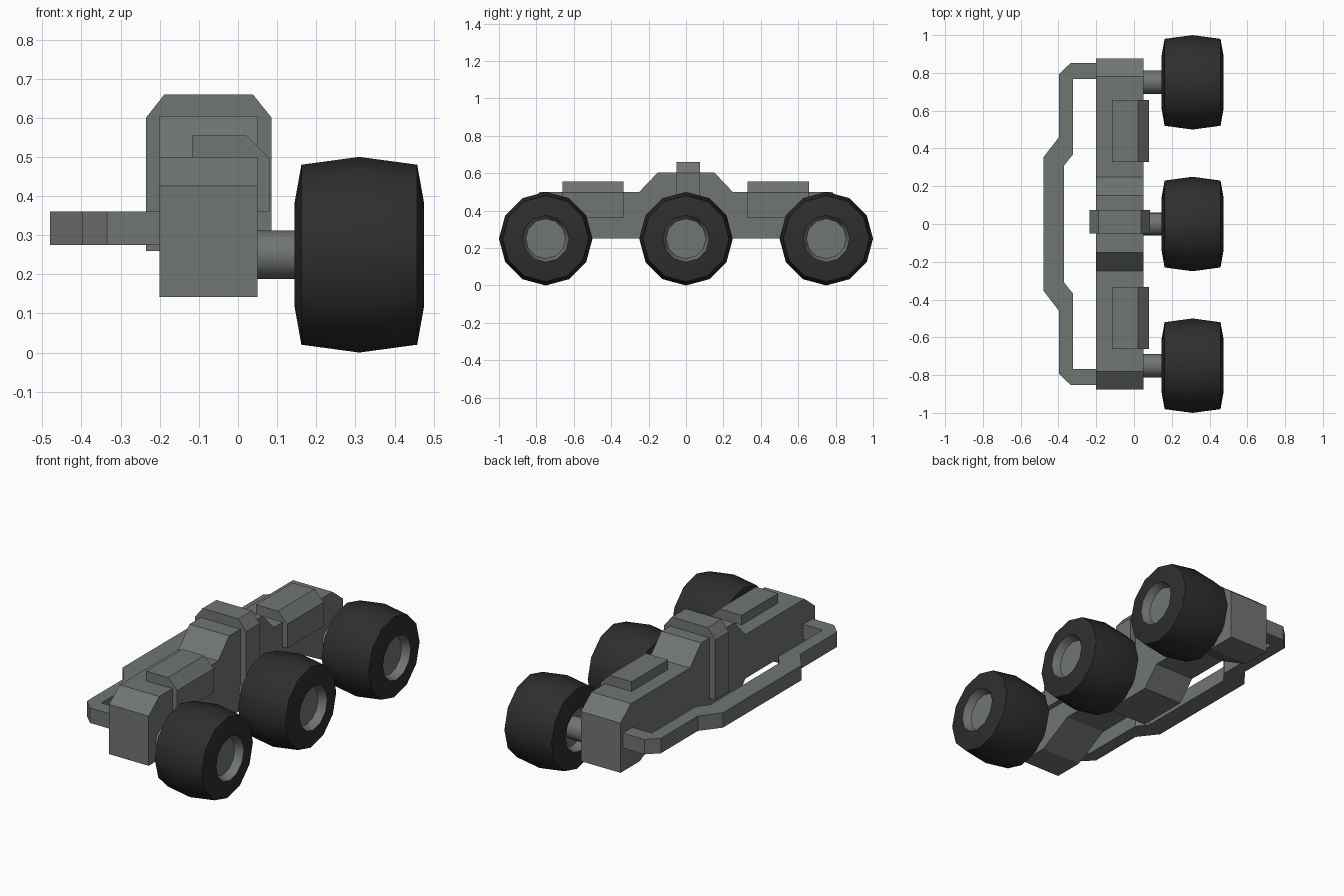
import bpy, bmesh, math
from mathutils import Vector

if "Cube" in bpy.data.objects:
    bpy.data.objects.remove(bpy.data.objects["Cube"])


def material(name, rgb):
    m = bpy.data.materials.new(name)
    m.diffuse_color = (*rgb, 1)
    m.use_nodes = True
    m.node_tree.nodes["Principled BSDF"].inputs["Base Color"].default_value = m.diffuse_color
    return m


GREY = material("grey_metal", (0.165, 0.18, 0.167))
BLACK = material("black_rubber", (0.027, 0.027, 0.027))


def finish(bm, name, mat):
    bmesh.ops.recalc_face_normals(bm, faces=bm.faces)
    me = bpy.data.meshes.new(name)
    bm.to_mesh(me)
    bm.free()
    me.materials.append(mat)
    ob = bpy.data.objects.new(name, me)
    bpy.context.collection.objects.link(ob)
    return ob


def prism(name, pts, axis, lo, hi, mat=GREY):
    """Extrude a closed 2D outline along one axis from lo to hi."""
    place = {"x": lambda a, b: (lo, a, b),
             "y": lambda a, b: (a, lo, b),
             "z": lambda a, b: (a, b, lo)}[axis]
    bm = bmesh.new()
    face = bm.faces.new([bm.verts.new(place(*p)) for p in pts])
    ext = bmesh.ops.extrude_face_region(bm, geom=[face])
    step = Vector([hi - lo if axis == k else 0 for k in "xyz"])
    bmesh.ops.translate(bm, vec=step, verts=[v for v in ext["geom"] if isinstance(v, bmesh.types.BMVert)])
    return finish(bm, name, mat)


def lathe(name, prof, y, mat, sides=12, z=0.25):
    """Revolve an (x, radius) profile around a sideways axle line."""
    bm = bmesh.new()
    rings = []
    for x, r in prof:
        if r == 0:
            rings.append([bm.verts.new((x, y, z))] * sides)
        else:
            rings.append([bm.verts.new((x, y + r * math.cos(t), z + r * math.sin(t)))
                          for t in (2 * math.pi * i / sides for i in range(sides))])
    for a, b in zip(rings, rings[1:]):
        for i in range(sides):
            j = (i + 1) % sides
            bm.faces.new(list(dict.fromkeys([a[i], a[j], b[j], b[i]])))
    ob = finish(bm, name, mat)
    # round surfaces shade smooth, hard rims stay sharp
    bpy.ops.object.select_all(action="DESELECT")
    ob.select_set(True)
    bpy.context.view_layer.objects.active = ob
    bpy.ops.object.shade_smooth_by_angle(angle=math.radians(31))
    return ob


def mirrored(half):
    """Close an outline by mirroring it in its first coordinate."""
    return half + [(-a, b) for a, b in reversed(half)]


# main beam: raised hump in the middle, lowered feet at ends and centre
beam = [(0.15, 0.605), (0.25, 0.5), (0.78, 0.5), (0.875, 0.425), (0.875, 0.142),
        (0.70, 0.142), (0.50, 0.25), (0.25, 0.25), (0.15, 0.142)]
prism("main_beam", mirrored(beam), "x", -0.2, 0.05)

# collar wrapped over the hump
prism("centre_collar", [(-0.235, 0.26), (-0.235, 0.6), (-0.188, 0.66), (0.038, 0.66),
                        (0.086, 0.6), (0.086, 0.26)], "y", -0.05, 0.074)

# chamfered equipment boxes
for name, y in (("front_box", -0.497), ("rear_box", 0.493)):
    prism(name, [(-0.117, 0.36), (-0.117, 0.555), (0.022, 0.555), (0.08, 0.497), (0.08, 0.36)],
          "y", y - 0.164, y + 0.164)

# side guard rail, outlined as (y, x) halves
outer = [(0.853, -0.19), (0.853, -0.335), (0.793, -0.397), (0.46, -0.397), (0.353, -0.48)]
inner = [(0.31, -0.37), (0.37, -0.322), (0.768, -0.322), (0.768, -0.19)]
rail = outer + [(-y, x) for y, x in reversed(outer)]
rail += [(-y, x) for y, x in reversed(inner)] + inner
prism("side_rail", [(x, y) for y, x in rail], "z", 0.275, 0.36)

# wheels: tyre, dished hub and axle
c = 0.31
for label, y in (("front", -0.75), ("middle", 0.0), ("rear", 0.75)):
    lathe(label + "_tyre", [(c - 0.165, 0.125), (c - 0.165, 0.135), (c - 0.148, 0.23), (c, 0.25),
                            (c + 0.148, 0.23), (c + 0.165, 0.135), (c + 0.165, 0.125)], y, BLACK)
    lathe(label + "_hub", [(c - 0.12, 0), (c - 0.12, 0.107), (c - 0.165, 0.125),
                           (c + 0.165, 0.125), (c + 0.12, 0.107), (c + 0.12, 0)], y, GREY)
    lathe(label + "_axle", [(0.03, 0), (0.03, 0.062), (0.2, 0.062), (0.2, 0)], y, GREY, 16)
